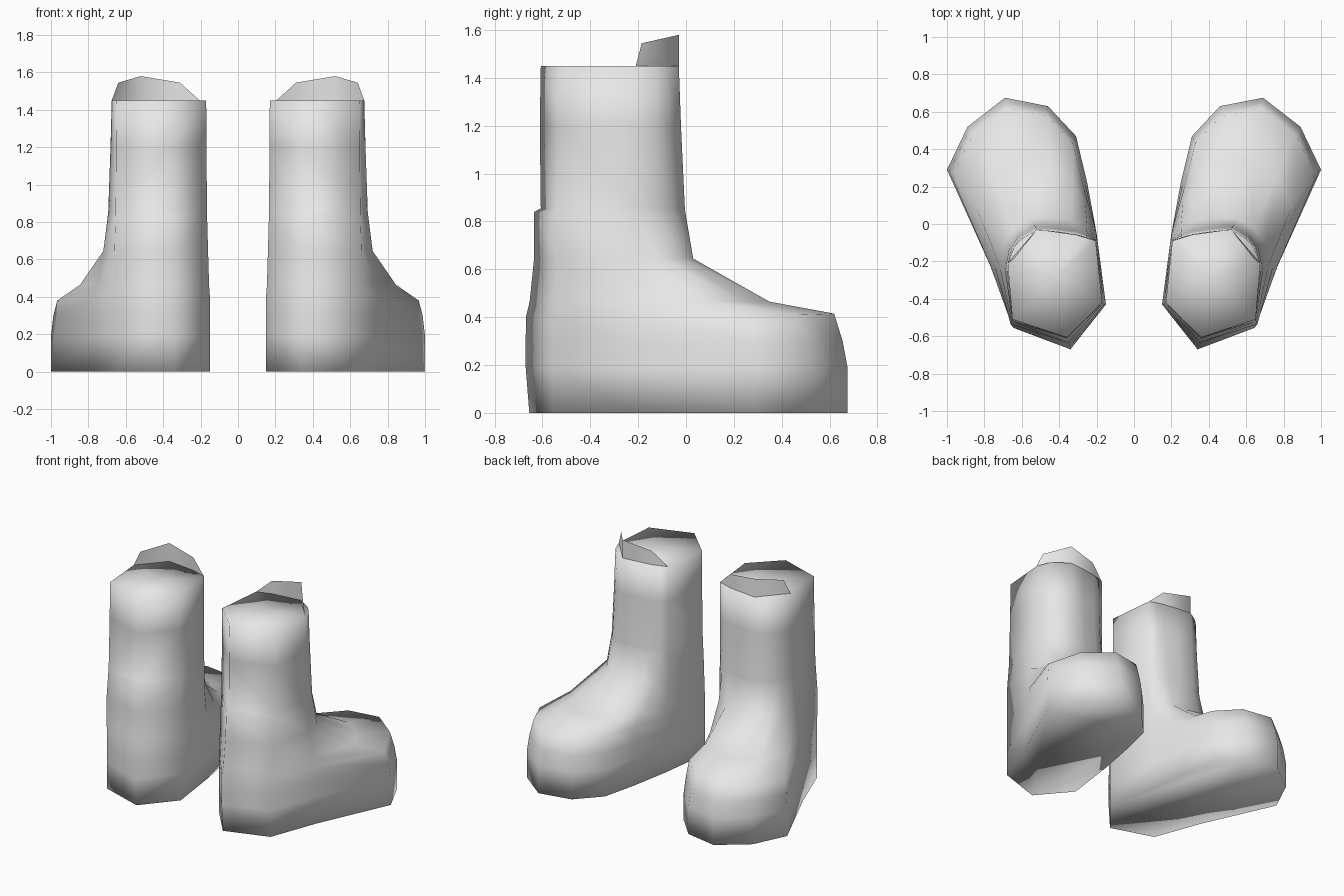
import bpy, bmesh

if "Cube" in bpy.data.objects:
    bpy.data.objects.remove(bpy.data.objects["Cube"])

grey = bpy.data.materials.new("pale_grey")
grey.diffuse_color = (0.8, 0.8, 0.8, 1)
grey.use_nodes = True
grey.node_tree.nodes["Principled BSDF"].inputs["Base Color"].default_value = grey.diffuse_color

# Foot outline at its widest, and leg outline, column by column from the front
FOOT = [(.34, -.67), (.15, -.43), (.2, -.05), (.25, .22), (.31, .47), (.46, .63),
        (.69, .675), (.89, .52), (1.0, .29), (.77, -.22), (.645, -.555)]
LEG = [(.345, -.635), (.16, -.43), (.2, -.09), (.25, -.01), (.33, .02), (.43, .03),
       (.55, .03), (.64, -.02), (.7, -.11), (.72, -.22), (.66, -.535)]
RIM = [(.36, -.607), (.17, -.42), (.205, -.09), (.255, -.07), (.31, -.055), (.41, -.04),
       (.52, -.03), (.6, -.08), (.64, -.12), (.675, -.21), (.65, -.51)]


def mix(a, b, t):
    return [(p[0] + (q[0] - p[0]) * t, p[1] + (q[1] - p[1]) * t) for p, q in zip(a, b)]


def shrink_toe(ring, s):
    return [(.57 + (x - .57) * s, y * s) if 3 <= i <= 8 else (x, y)
            for i, (x, y) in enumerate(ring)]


def front(ring, y0):
    # pull the front ridge to a given depth
    return [(ring[0][0], y0)] + ring[1:]


toe_top = shrink_toe(FOOT, .935)
rings = [
    (0.0, front(FOOT, -.655)),
    (0.19, FOOT),
    (0.3, mix(shrink_toe(FOOT, .97), LEG, .0)),
    (0.4, mix(toe_top, LEG, .02)),
    (0.465, mix(toe_top, LEG, .47)),
    (0.645, LEG),
    (0.84, front(mix(LEG, RIM, .55), -.635)),
    (0.855, front(mix(LEG, RIM, .58), -.607)),
    (1.2, mix(LEG, RIM, .85)),
    (1.45, RIM),
]


def make_object(name, bm):
    bmesh.ops.recalc_face_normals(bm, faces=bm.faces)
    mesh = bpy.data.meshes.new(name)
    bm.to_mesh(mesh)
    bm.free()
    mesh.materials.append(grey)
    mesh.polygons.foreach_set("use_smooth", [True] * len(mesh.polygons))
    ob = bpy.data.objects.new(name, mesh)
    bpy.context.collection.objects.link(ob)
    m = ob.modifiers.new("pair", 'MIRROR')
    m.use_axis[0] = True
    return ob


# Boot: lofted rings with a closed sole and closed top
bm = bmesh.new()
loops = []
for k, (z, ring) in enumerate(rings):
    dz = [0] * 11
    if k == 3:      # toe cap edge rises slightly towards the tip
        dz[4:9] = [.02, .02, .015, .01, -.02]
    loops.append([bm.verts.new((x, y, z + d)) for (x, y), d in zip(ring, dz)])
for a, b in zip(loops, loops[1:]):
    for i in range(11):
        j = (i + 1) % 11
        bm.faces.new((a[i], a[j], b[j], b[i]))
bm.faces.new(loops[0][::-1])
centre = bm.verts.new((.43, -.29, 1.45))
for i in range(11):
    bm.faces.new((loops[-1][i], loops[-1][(i + 1) % 11], centre))
make_object("boots", bm)

# Raised flap along the back of the top
bm = bmesh.new()
base = [bm.verts.new((x, y, 1.45)) for x, y in (RIM[2], RIM[4], RIM[6], RIM[9])]
top = [bm.verts.new(p) for p in ((.31, -.06, 1.545), (.52, -.03, 1.58), (.64, -.185, 1.545))]
bm.faces.new((base[0], base[1], top[0]))
bm.faces.new((base[1], base[2], top[1], top[0]))
bm.faces.new((base[2], base[3], top[2], top[1]))
make_object("top_flaps", bm)
